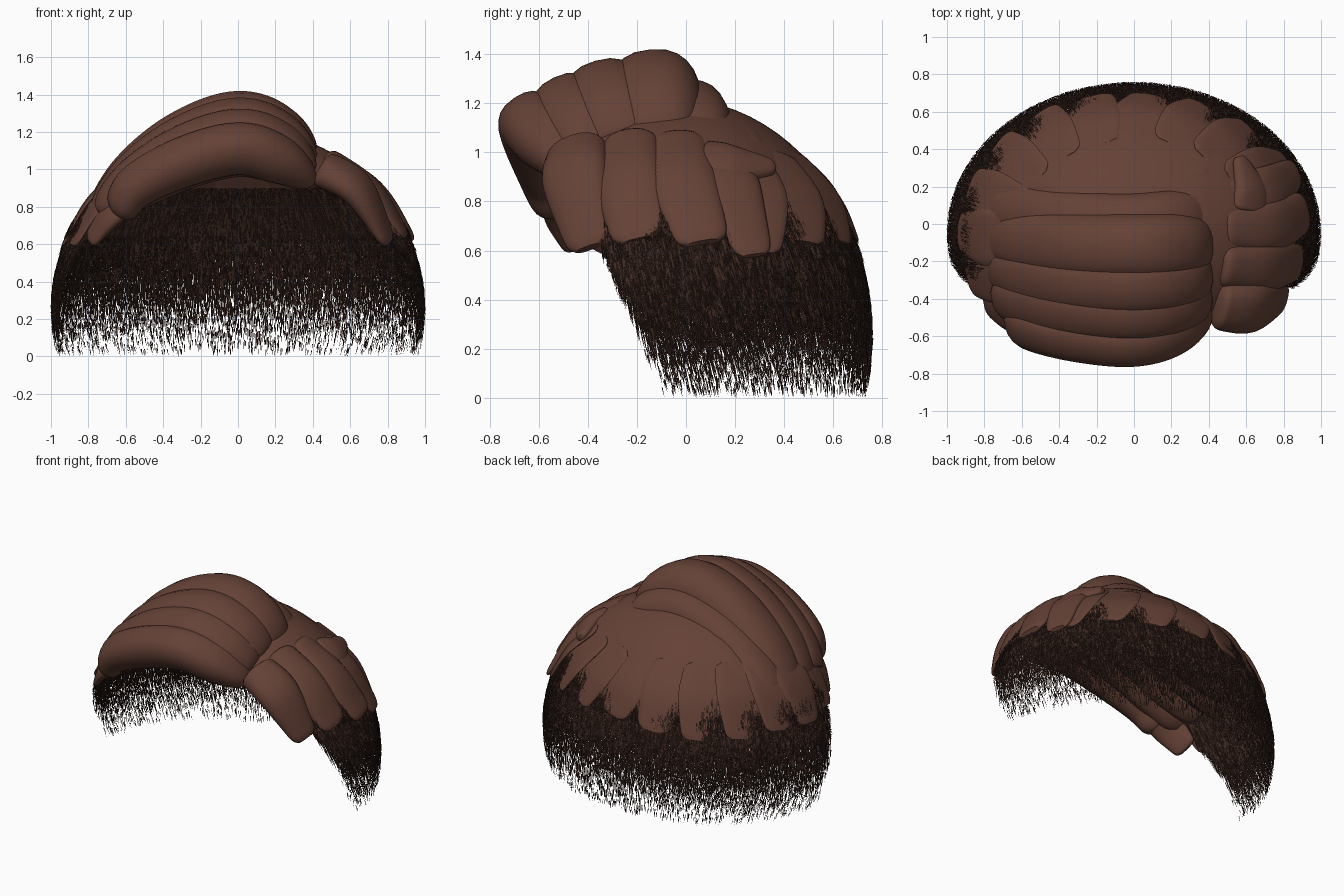
import bpy, bmesh, math, random
from mathutils import Vector

if "Cube" in bpy.data.objects:
    bpy.data.objects.remove(bpy.data.objects["Cube"])

random.seed(4)
CENTRE = Vector((0, -0.05, 0.25))
RX, RY, RZ = 1.0, 0.81, 0.97


def material(name, rgb):
    m = bpy.data.materials.new(name)
    m.diffuse_color = (*rgb, 1)
    m.use_nodes = True
    m.node_tree.nodes["Principled BSDF"].inputs["Base Color"].default_value = m.diffuse_color
    return m


BROWN = material("warm brown", (0.13, 0.054, 0.037))
DARK = material("dark brown", (0.045, 0.021, 0.015))


def make_object(name, verts, faces, mat, smooth=True):
    me = bpy.data.meshes.new(name)
    me.from_pydata(verts, [], faces)
    me.materials.append(mat)
    if smooth:
        bm = bmesh.new()
        bm.from_mesh(me)
        bmesh.ops.recalc_face_normals(bm, faces=bm.faces)
        bm.to_mesh(me)
        bm.free()
        me.polygons.foreach_set("use_smooth", [True] * len(me.polygons))
    ob = bpy.data.objects.new(name, me)
    bpy.context.collection.objects.link(ob)
    return ob


def on_head(phi, z, k=1.0):
    """Point on the head; phi = 0 is the back, positive towards +x."""
    s = k * math.sqrt(max(0, 1 - ((z - CENTRE.z) / RZ) ** 2))
    return Vector((RX * s * math.sin(phi), CENTRE.y + RY * s * math.cos(phi), z))


def spline(pts, u):
    """Catmull-Rom through tuples of any length, u in 0..1."""
    n = len(pts) - 1
    i = min(int(u * n), n - 1)
    t = u * n - i
    b, c = pts[i], pts[i + 1]
    a = pts[i - 1] if i > 0 else [2 * p - q for p, q in zip(b, c)]
    d = pts[i + 2] if i + 2 <= n else [2 * q - p for p, q in zip(b, c)]
    return [0.5 * (2 * q + (r - p) * t + (2 * p - 5 * q + 4 * r - s) * t * t
                   + (3 * q - p - 3 * r + s) * t ** 3)
            for p, q, r, s in zip(a, b, c, d)]


def lock(name, pts, rings=36, sides=24):
    """Swept lock of hair. Each point is x, y, z, half width, half thickness."""
    verts, faces = [], []
    for i in range(rings + 1):
        u = i / rings
        x, y, z, w, h = spline(pts, u)
        e = 0.01
        tan = (Vector(spline(pts, min(1, u + e))[:3])
               - Vector(spline(pts, max(0, u - e))[:3])).normalized()
        p = Vector((x, y, z))
        out = p - CENTRE
        out = (out - tan * out.dot(tan)).normalized()
        side = tan.cross(out)
        r = 1 - 0.35 * abs(2 * u - 1) ** 18
        for j in range(sides):
            a = 2 * math.pi * j / sides
            c, s = math.cos(a), math.sin(a)
            c = math.copysign(abs(c) ** 0.8, c)
            verts.append(p + side * (w * r * c) + out * (h * r * s))
    for i in range(rings):
        for j in range(sides):
            k = (j + 1) % sides
            faces.append((i * sides + j, i * sides + k,
                          (i + 1) * sides + k, (i + 1) * sides + j))
    faces.append(tuple(range(sides)))
    faces.append(tuple(range(rings * sides, (rings + 1) * sides)))
    ob = make_object(name, verts, faces, BROWN)
    bpy.context.view_layer.objects.active = ob
    bpy.ops.object.select_all(action='DESELECT')
    ob.select_set(True)
    bpy.ops.object.shade_smooth_by_angle(angle=math.radians(50))
    return ob


# Scalp cap: trimmed ellipsoid shell
bm = bmesh.new()
bmesh.ops.create_uvsphere(bm, u_segments=72, v_segments=40, radius=1)
for v in bm.verts:
    v.co = Vector((v.co.x * RX, v.co.y * RY, v.co.z * RZ)) + CENTRE
for co, no in (((0, 0, 0.70), (0, 0, -1)), ((0, -0.46, 0.9), (0, -1, 0))):
    bmesh.ops.bisect_plane(bm, geom=bm.verts[:] + bm.edges[:] + bm.faces[:],
                           plane_co=co, plane_no=no, clear_outer=True)
mesh = bpy.data.meshes.new("scalp_cap")
bm.to_mesh(mesh)
bm.free()
mesh.materials.append(BROWN)
mesh.polygons.foreach_set("use_smooth", [True] * len(mesh.polygons))
cap = bpy.data.objects.new("scalp_cap", mesh)
bpy.context.collection.objects.link(cap)
solid = cap.modifiers.new("thickness", 'SOLIDIFY')
solid.thickness = 0.012

# Large combed-over locks: middle y, middle z, radius, left y, right y, right z
TOP = [(-0.625, 1.11, 0.135, -0.50, -0.46, 0.95),
       (-0.47, 1.16, 0.16, -0.38, -0.38, 1.00),
       (-0.32, 1.20, 0.18, -0.24, -0.26, 1.03),
       (-0.13, 1.23, 0.19, -0.08, -0.11, 1.04),
       (0.00, 1.13, 0.17, 0.10, 0.06, 1.00)]
for i, (y, z, r, yl, yr, zr) in enumerate(TOP):
    zl = 0.77
    dz = z - zl
    xl = (-0.64, -0.73, -0.75, -0.76, -0.76)[i]
    lock(f"top_lock_{i + 1}", [
        (xl, yl, zl, 0.12, 0.08),
        (-0.54, yl + (y - yl) * 0.45, zl + dz * 0.42, r * 0.95, r * 0.8),
        (-0.28, yl + (y - yl) * 0.85, zl + dz * 0.80, r, r * 0.95),
        (0, y, z, r, r),
        (0.21, y + (yr - y) * 0.35, zr + (z - zr) * 0.66, r, r * 0.92),
        (0.39, yr, zr, r * 0.75, r * 0.5)], rings=48)

# Low rolled edge behind the last top lock, blending into the crown
lock("crown_lock", [(-0.74, 0.20, 0.79, 0.10, 0.04), (-0.40, 0.16, 1.05, 0.11, 0.05),
                    (0, 0.09, 1.12, 0.11, 0.065), (0.25, 0.19, 1.08, 0.12, 0.05),
                    (0.42, 0.25, 1.01, 0.09, 0.04)])

# Side locks below the parting
SIDE = [[(0.44, -0.44, 1.01, 0.13, 0.09), (0.64, -0.45, 0.89, 0.14, 0.075),
         (0.805, -0.395, 0.61, 0.09, 0.03)],
        [(0.45, -0.22, 1.04, 0.12, 0.09), (0.70, -0.23, 0.88, 0.14, 0.07),
         (0.89, -0.19, 0.64, 0.11, 0.03)],
        [(0.46, -0.03, 1.04, 0.12, 0.08), (0.73, -0.01, 0.88, 0.14, 0.06),
         (0.92, 0.07, 0.63, 0.11, 0.03)],
        [(0.47, 0.14, 1.00, 0.11, 0.06), (0.71, 0.18, 0.86, 0.13, 0.045),
         (0.87, 0.28, 0.58, 0.08, 0.02)]]
for i, pts in enumerate(SIDE):
    lock(f"side_lock_{i + 1}", pts)
lock("swept_back_lock", [(0.61, 0.06, 0.965, 0.12, 0.05),
                         (0.62, 0.18, 0.95, 0.11, 0.05),
                         (0.56, 0.36, 0.94, 0.04, 0.025)])
lock("left_sideburn", [(-0.58, -0.50, 0.84, 0.11, 0.06),
                       (-0.69, -0.47, 0.75, 0.11, 0.045),
                       (-0.79, -0.42, 0.62, 0.08, 0.025)])

# Flat lock tips around the back and left side
for i, deg in enumerate(range(-111, 66, 19)):
    phi = math.radians(deg)
    tip = random.uniform(0.58, 0.65)
    lean = 0.05
    lock(f"back_lock_{i + 1}", [
        (*on_head(phi - lean, 1.00, 0.965), 0.12, 0.015),
        (*on_head(phi, 0.83, 0.995), 0.15, 0.018),
        (*on_head(phi + lean, tip, 1.0), 0.10, 0.012)], rings=24, sides=16)

# Fading short strands around the lower head
verts, faces = [], []
while len(faces) < 100000:
    z = random.uniform(0.03, 0.90)
    if z < 0.68 and random.random() > min(1, 0.03 + (z / 0.62) ** 1.9):
        continue
    phi = random.uniform(-2.1, 2.1)
    k = random.uniform(0.96, 1.002)
    size = 1.0
    if z > 0.66:
        # Inner layer under the cap, with a few tips breaking the outer surface
        k = random.uniform(0.95, 0.965) - (z - 0.66) * 0.12
        if random.random() < 0.22 * ((0.86 - z) / 0.2):
            k = random.uniform(1.0, 1.016)
            size = 0.6
    p = on_head(phi, z, k)
    edge = -0.33 + max(0, 0.62 - z) * 0.42 + random.uniform(-0.02, 0.04)
    if p.y < edge:
        continue
    length = min((random.uniform(0.03, 0.05) + 0.03 * z) * size, z)
    back = 0.3 * length * math.sin(phi)
    q = on_head(phi - back, z - length, min(k + 0.008, 1.0 if z < 0.6 else 1.012))
    down = (q - p).normalized()
    out = Vector((p.x, (p.y - CENTRE.y) / RY ** 2, 0)).normalized()
    across = down.cross(out).normalized()
    a = random.uniform(-0.9, 0.9)
    w = (across * math.cos(a) + out * math.sin(a)) * 0.003
    n = len(verts)
    verts += [p - w, p + w, q]
    faces.append((n, n + 1, n + 2))
make_object("fade_strands", verts, faces, DARK, smooth=False)
